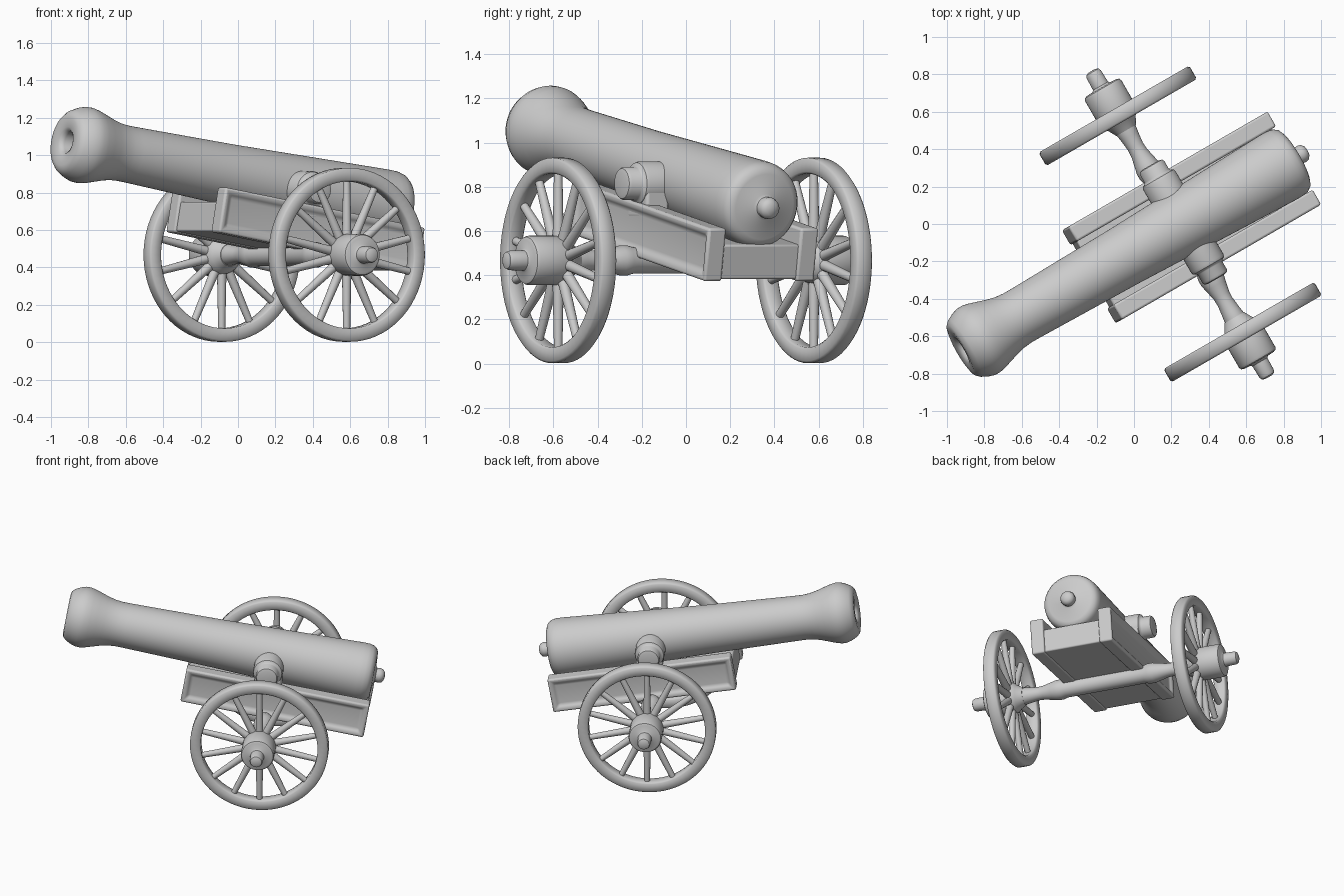
import bpy, bmesh
from math import radians, pi, cos, sin
from mathutils import Matrix, Vector

if "Cube" in bpy.data.objects:
    bpy.data.objects.remove(bpy.data.objects["Cube"])

T, R = Matrix.Translation, Matrix.Rotation
ROOT = T((0.247, 0, 0)) @ R(radians(30), 4, 'Z')       # whole gun is turned 30 degrees
TILT = R(radians(10), 4, 'Y')                          # muzzle points upward
BARREL_Z = 0.835


def finish(name, bm, matrix, angle=40, bevel=0):
    bmesh.ops.recalc_face_normals(bm, faces=bm.faces)
    me = bpy.data.meshes.new(name)
    bm.to_mesh(me)
    bm.free()
    ob = bpy.data.objects.new(name, me)
    bpy.context.collection.objects.link(ob)
    ob.matrix_world = ROOT @ matrix
    bpy.ops.object.select_all(action='DESELECT')
    ob.select_set(True)
    bpy.context.view_layer.objects.active = ob
    if bevel:
        mod = ob.modifiers.new("soft_edges", 'BEVEL')
        mod.width, mod.segments, mod.limit_method = bevel, 3, 'ANGLE'
    bpy.ops.object.shade_smooth_by_angle(angle=radians(angle))
    return ob


def lathe(bm, profile, steps=48, closed=False):
    """Spin (radius, height) points around the z axis."""
    verts = [bm.verts.new((r, 0, h)) for r, h in profile]
    pairs = list(zip(verts, verts[1:] + verts[:1] if closed else verts[1:]))
    edges = [bm.edges.new(p) for p in pairs]
    bmesh.ops.spin(bm, geom=verts + edges, cent=(0, 0, 0), axis=(0, 0, 1),
                   angle=2 * pi, steps=steps, use_duplicate=False)
    bmesh.ops.remove_doubles(bm, verts=bm.verts, dist=0.0005)


def box(bm, x0, x1, y0, y1, z0, z1):
    m = T(((x0 + x1) / 2, (y0 + y1) / 2, (z0 + z1) / 2)) @ \
        Matrix.Diagonal((x1 - x0, y1 - y0, z1 - z0, 1))
    bmesh.ops.create_cube(bm, size=1, matrix=m)


# Barrel with flared muzzle, bore and breech knob
bm = bmesh.new()
lathe(bm, [(0, -1.1), (.055, -1.1), (.055, -1.345), (.062, -1.362), (.08, -1.372),
           (.13, -1.376), (.155, -1.37), (.175, -1.35), (.195, -1.31), (.204, -1.28),
           (.205, -1.25), (.198, -1.215), (.184, -1.17), (.168, -1.12), (.156, -1.07),
           (.151, -1.02), (.151, -.97), (.164, -.35), (.18, .1), (.194, .5), (.198, .62),
           (.197, .66), (.19, .69), (.175, .71), (.15, .721), (.06, .728), (.048, .736),
           (.047, .745), (.05, .76), (.044, .78), (.028, .793), (0, .798)], 64)
finish("barrel", bm, T((0, 0, BARREL_Z)) @ TILT @ R(pi / 2, 4, 'Y'))

# Carriage: cheeks with recessed outer panels
CARRIAGE = T((0.07, 0, 0.60)) @ TILT
for side, label in ((1, "left"), (-1, "right")):
    bm = bmesh.new()
    box(bm, -.625, .625, *sorted((side * .195, side * .287)), -.122, .122)
    bm.faces.ensure_lookup_table()
    bm.normal_update()
    outer = [f for f in bm.faces if f.normal.y * side > .9]
    bmesh.ops.inset_region(bm, faces=outer, thickness=.035)
    bmesh.ops.inset_region(bm, faces=outer, thickness=.03, depth=-.02)
    finish(label + "_cheek", bm, CARRIAGE, 50, .012)

# Carriage bed between the cheeks
bm = bmesh.new()
box(bm, -.612, .612, -.21, .21, -.115, .045)
finish("carriage_bed", bm, CARRIAGE, 40, .01)

# Trunnions and their collars, brackets, hubs and wheels on both sides
for side, label in ((1, "left"), (-1, "right")):
    out = R(-side * pi / 2, 4, 'X')

    bm = bmesh.new()
    lathe(bm, [(0, .08), (.1, .08), (.1, .255), (.095, .27), (.08, .277), (.075, .285),
               (.075, .335), (.068, .347), (.05, .352), (0, .352)], 40)
    finish(label + "_trunnion", bm, T((.02, 0, .815)) @ out)

    bm = bmesh.new()
    box(bm, -.09, .09, *sorted((side * .15, side * .268)), .66, .81)
    finish(label + "_trunnion_bracket", bm, T((.02, 0, 0)), 40, .015)

    wheel = T((0, side * .668, .467)) @ out
    bm = bmesh.new()
    lathe(bm, [(.393, -.032), (.402, -.041), (.455, -.041), (.465, -.031),
               (.465, .031), (.455, .041), (.402, .041), (.393, .032)], 72, True)
    finish(label + "_wheel_rim", bm, wheel, 50)

    bm = bmesh.new()
    for i in range(14):
        a = 2 * pi * i / 14
        d = Vector((sin(a), cos(a), 0))
        m = T(d * .24) @ d.to_track_quat('Z', 'Y').to_matrix().to_4x4()
        bmesh.ops.create_cone(bm, cap_ends=True, segments=14, radius1=.026,
                              radius2=.019, depth=.33, matrix=m)
    finish(label + "_spokes", bm, wheel, 40)

    bm = bmesh.new()
    lathe(bm, [(0, -.09), (.06, -.09), (.085, -.045), (.1, -.03), (.112, .02),
               (.112, .155), (.106, .168), (.092, .174), (.055, .176), (.046, .184),
               (.044, .255), (.038, .27), (.022, .277), (0, .278)], 40)
    finish(label + "_hub", bm, wheel)

# Turned axle under the carriage
half = [(.06, .0), (.06, .28), (.068, .31), (.068, .345), (.06, .38), (.047, .44),
        (.045, .48), (.052, .54), (.058, .58), (.058, .63)]
bm = bmesh.new()
lathe(bm, [(0, -.63)] + [(r, -h) for r, h in reversed(half[1:])] + half + [(0, .63)], 32)
finish("axle", bm, T((0, 0, .467)) @ R(-pi / 2, 4, 'X'))
